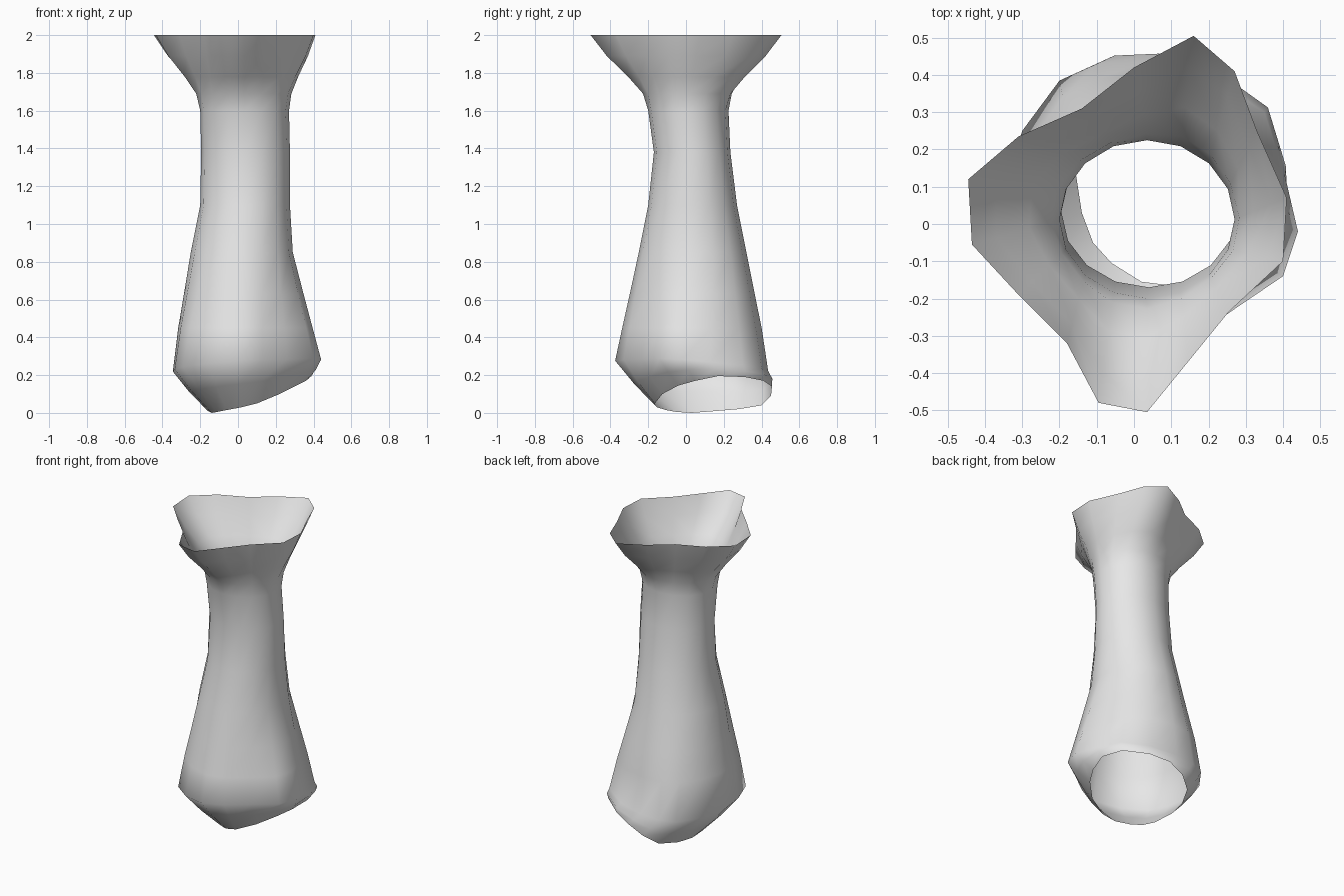
import bpy
import bmesh
import math
from mathutils import Vector

cube = bpy.data.objects.get("Cube")
if cube:
    bpy.data.objects.remove(cube, do_unlink=True)

N = 16  # columns around the tube, starting at +x and running anticlockwise

# Slanted lower opening
RIM = [(.36, .05, .17), (.39, .17, .195), (.35, .31, .19), (.22, .41, .17),
       (.10, .455, .14), (.0, .45, .09), (-.08, .40, .04), (-.14, .28, .02),
       (-.16, .16, .01), (-.14, .03, 0), (-.11, -.05, .005), (-.06, -.105, .015),
       (.02, -.155, .03), (.10, -.165, .05), (.22, -.125, .10), (.31, -.04, .145)]
# Widest outline of the lower bulge
BULGE = [(.44, -.02), (.405, .13), (.35, .30), (.20, .40),
         (.03, .435), (-.10, .43), (-.20, .385), (-.30, .25),
         (-.345, .10), (-.335, -.07), (-.29, -.21), (-.16, -.32),
         (.0, -.375), (.13, -.33), (.26, -.235), (.40, -.14)]
# Irregular flared mouth
MOUTH = [(.41, .07), (.33, .25), (.27, .41), (.16, .505),
         (.0, .42), (-.14, .31), (-.31, .235), (-.445, .12),
         (-.435, -.055), (-.31, -.19), (-.18, -.32), (-.095, -.48),
         (.035, -.505), (.145, -.37), (.255, -.235), (.40, -.10)]


def oval(x0, x1, y0, y1, z):
    """Oval ring filling the given extents."""
    cx, cy, rx, ry = (x0 + x1) / 2, (y0 + y1) / 2, (x1 - x0) / 2, (y1 - y0) / 2
    return [Vector((cx + rx * math.cos(a), cy + ry * math.sin(a), z))
            for a in (2 * math.pi * i / N for i in range(N))]


def blend(a, b, t, z=None, grow=1.0):
    """Ring between two rings, optionally flattened to a height and widened."""
    ring = []
    for p, q in zip(a, b):
        v = p.lerp(q, t)
        ring.append(Vector((.04 + (v.x - .04) * grow, .04 + (v.y - .04) * grow,
                            v.z if z is None else z)))
    return ring


rim = [Vector(p) for p in RIM]
bulge = [Vector((x, y, .25 + .07 * x - .07 * y)) for x, y in BULGE]
mouth = [Vector((x, y, 2)) for x, y in MOUTH]
lower_neck = oval(-.25, .29, -.25, .32, .85)
upper_neck = oval(-.20, .27, -.20, .225, 1.6)

# All rings from bottom to top
rings = [
    rim,
    blend(rim, bulge, .5, grow=1.03),
    bulge,
    blend(lower_neck, bulge, .7, z=.45),
    blend(lower_neck, bulge, .38, z=.63),
    lower_neck,
    oval(-.20, .275, -.20, .27, 1.1),
    oval(-.195, .275, -.17, .235, 1.38),
    upper_neck,
    blend(upper_neck, mouth, .09, z=1.69),
    blend(upper_neck, mouth, .35, z=1.78),
    blend(upper_neck, mouth, .72, z=1.89),
    mouth,
]

# Open tube skinned over the rings
bm = bmesh.new()
loops = [[bm.verts.new(p) for p in ring] for ring in rings]
for low, high in zip(loops, loops[1:]):
    for i in range(N):
        j = (i + 1) % N
        bm.faces.new((low[i], low[j], high[j], high[i])).smooth = True
mesh = bpy.data.meshes.new("flared_tube")
bm.to_mesh(mesh)
bm.free()
tube = bpy.data.objects.new("flared_tube", mesh)
bpy.context.collection.objects.link(tube)

# Plain light grey surface
grey = bpy.data.materials.new("light_grey")
grey.use_nodes = True
grey.diffuse_color = (.8, .8, .8, 1)
grey.node_tree.nodes["Principled BSDF"].inputs["Base Color"].default_value = (.8, .8, .8, 1)
mesh.materials.append(grey)
